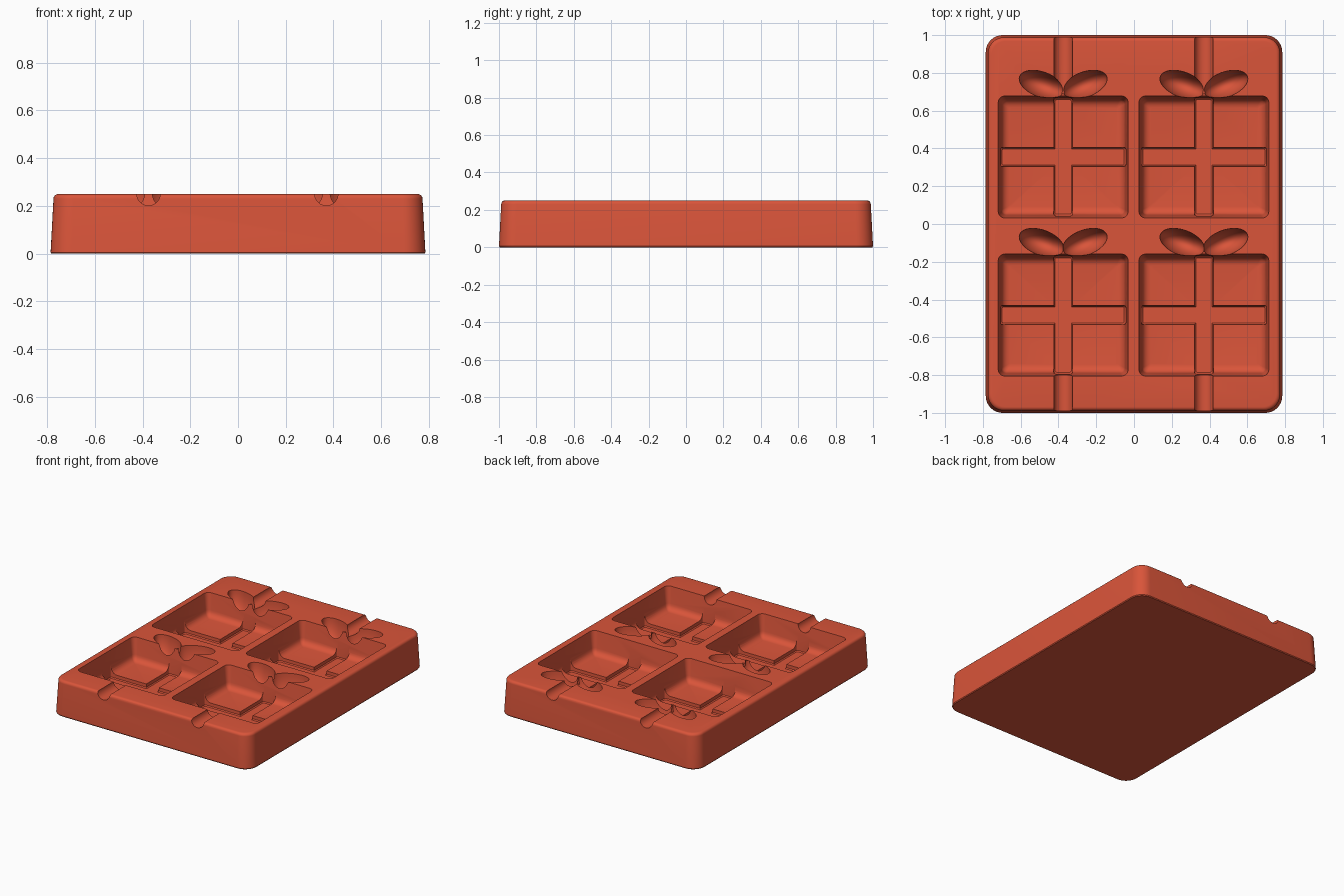
import bpy, bmesh, math
from mathutils import Matrix

cube = bpy.data.objects.get("Cube")
if cube:
    bpy.data.objects.remove(cube, do_unlink=True)

mat = bpy.data.materials.new("terracotta red")
mat.use_nodes = True
color = (0.70, 0.09, 0.042, 1)
mat.diffuse_color = color
mat.node_tree.nodes["Principled BSDF"].inputs["Base Color"].default_value = color


def make_object(name, bm):
    bmesh.ops.recalc_face_normals(bm, faces=bm.faces)
    mesh = bpy.data.meshes.new(name)
    bm.to_mesh(mesh)
    bm.free()
    mesh.materials.append(mat)
    obj = bpy.data.objects.new(name, mesh)
    bpy.context.collection.objects.link(obj)
    return obj


def rounded_loft(name, cx, cy, hx, hy, radius, layers, steps=6):
    """Stack rounded rectangles; each layer is (z, inset)."""
    bm = bmesh.new()
    rings = []
    for z, inset in layers:
        r = max(radius - inset * 0.5, 0.008)
        ring = []
        for q, (sx, sy) in enumerate(((1, 1), (-1, 1), (-1, -1), (1, -1))):
            for i in range(steps + 1):
                a = (q + i / steps) * math.pi / 2
                x = cx + sx * (hx - inset - r) + r * math.cos(a)
                y = cy + sy * (hy - inset - r) + r * math.sin(a)
                ring.append(bm.verts.new((x, y, z)))
        rings.append(ring)
    for low, high in zip(rings, rings[1:]):
        n = len(low)
        for i in range(n):
            j = (i + 1) % n
            bm.faces.new((low[i], low[j], high[j], high[i]))
    bm.faces.new(rings[0][::-1])
    bm.faces.new(rings[-1])
    return make_object(name, bm)


def fillet(z, inset, r, side, steps=5):
    """Quarter-round layers: side 1 rounds a top edge, -1 a bottom edge."""
    out = []
    for i in range(steps + 1):
        a = i / steps * math.pi / 2
        out.append((z - side * r * (1 - math.sin(a)), inset + r * (1 - math.cos(a))))
    return out


def ellipsoid(name, center, size, angle):
    bm = bmesh.new()
    bmesh.ops.create_uvsphere(bm, u_segments=40, v_segments=24, radius=1,
                              matrix=Matrix.Translation(center)
                              @ Matrix.Rotation(angle, 4, 'Z')
                              @ Matrix.Diagonal((*size, 1)))
    return make_object(name, bm)


def channel(name, x, y0, y1, r):
    bm = bmesh.new()
    bmesh.ops.create_cone(bm, cap_ends=True, segments=32, radius1=r, radius2=r,
                          depth=y1 - y0,
                          matrix=Matrix.Translation((x, (y0 + y1) / 2, 0.251))
                          @ Matrix.Rotation(math.pi / 2, 4, 'X'))
    return make_object(name, bm)


# Solid block with drafted sides and a rounded top rim
TOP = 0.25
mold = rounded_loft("mold_block", 0, 0, 0.785, 1.0, 0.09,
                    [(0, 0.004), (0.006, 0)] + fillet(TOP, 0.012, 0.02, 1), steps=10)

cutters = []
for x in (-0.375, 0.37):
    for y in (-0.482, 0.355):
        # Gift box cavity with a rounded floor edge
        walls = fillet(0.09, 0.016, 0.045, -1)[::-1]
        cutters.append(rounded_loft("box_cutter", x, y, 0.344, 0.323, 0.035,
                                    walls + [(TOP, 0), (0.3, 0)]))
        # Ribbon grooves crossing the floor and climbing the walls
        for hx, hy in ((0.335, 0.055), (0.055, 0.315)):
            cutters.append(rounded_loft("ribbon_cutter", x, y, hx, hy, 0.012,
                                        [(0.06, 0.012), (0.067, 0.006), (0.28, 0)], 3))
        # Bow loops
        for s in (-1, 1):
            cutters.append(ellipsoid("bow_cutter", (x + s * 0.115, y + 0.384, TOP),
                                     (0.123, 0.066, 0.16), s * math.radians(20)))
    # Ribbon channels running out to both ends
    cutters.append(channel("channel_cutter", x, 0.69, 1.1, 0.049))
    cutters.append(channel("channel_cutter", x, -1.1, -0.79, 0.049))

bpy.context.view_layer.objects.active = mold
for cutter in cutters:
    cut = mold.modifiers.new("cut", 'BOOLEAN')
    cut.operation = 'DIFFERENCE'
    cut.solver = 'EXACT'
    cut.object = cutter
    bpy.ops.object.modifier_apply(modifier=cut.name)
    bpy.data.objects.remove(cutter, do_unlink=True)

bpy.ops.object.select_all(action='DESELECT')
mold.select_set(True)
bpy.ops.object.shade_smooth_by_angle(angle=math.radians(30))
